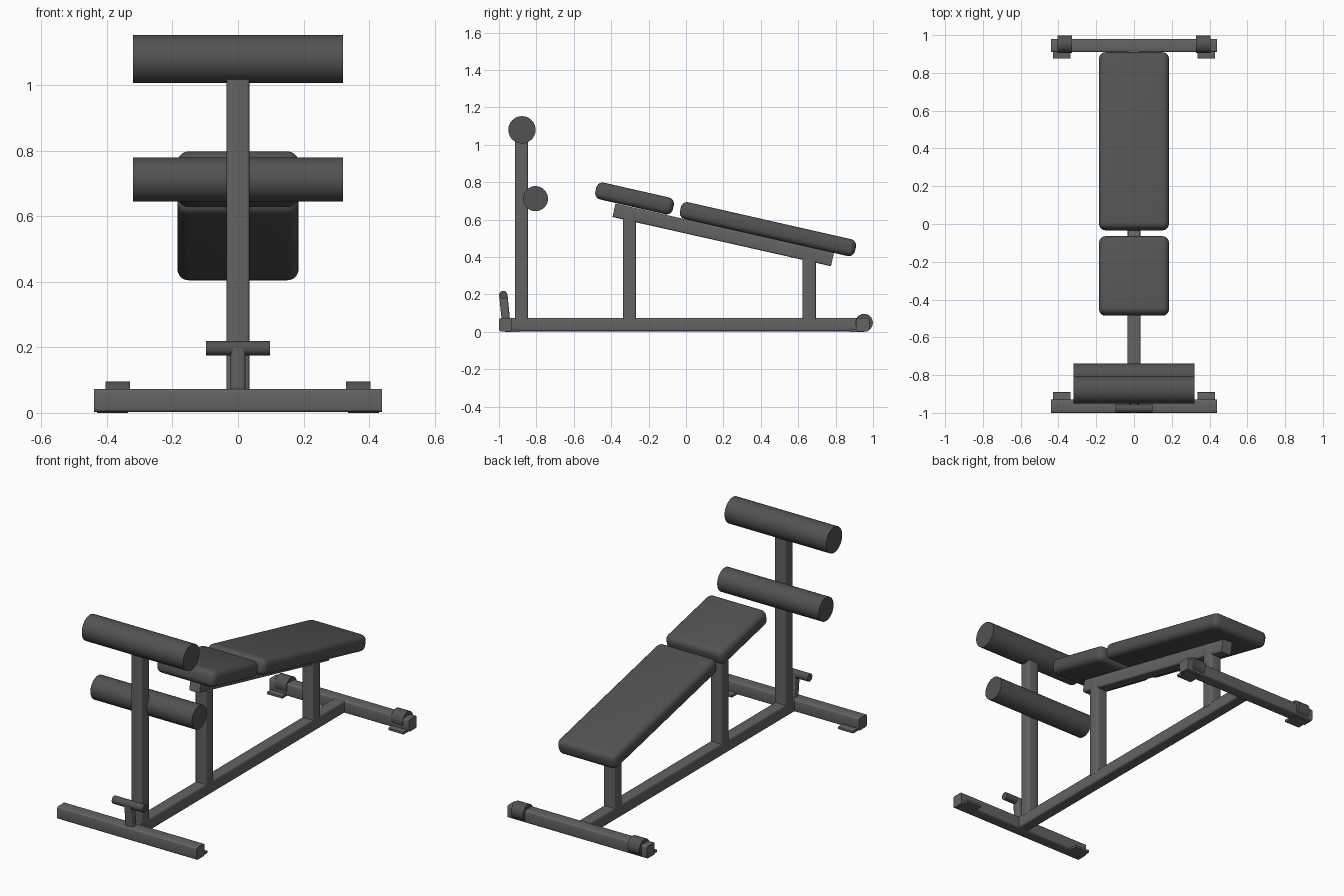
import bpy, bmesh, math
from mathutils import Vector, Matrix

if "Cube" in bpy.data.objects:
    bpy.data.objects.remove(bpy.data.objects["Cube"])

TILT = math.atan(0.227)


def paint(name, v):
    m = bpy.data.materials.new(name)
    m.diffuse_color = (v, v, v, 1)
    m.use_nodes = True
    m.node_tree.nodes["Principled BSDF"].inputs["Base Color"].default_value = m.diffuse_color
    return m


STEEL = paint("dark_steel", 0.125)
VINYL = paint("black_vinyl", 0.085)


def finish(bm, name, matrix, mat, angle=35):
    bmesh.ops.recalc_face_normals(bm, faces=bm.faces[:])
    me = bpy.data.meshes.new(name)
    bm.to_mesh(me)
    bm.free()
    ob = bpy.data.objects.new(name, me)
    bpy.context.collection.objects.link(ob)
    me.transform(matrix)
    me.materials.append(mat)
    bpy.context.view_layer.objects.active = ob
    bpy.ops.object.select_all(action='DESELECT')
    ob.select_set(True)
    bpy.ops.object.shade_smooth_by_angle(angle=math.radians(angle))
    return ob


def tube(name, a, b, w, d, r=0.009):
    """Square tube from a to b: w across x (or y for x-tubes), d the other way, long edges rounded."""
    a, b = Vector(a), Vector(b)
    zax = (b - a).normalized()
    xax = Vector((0, 1, 0)) if abs(zax.x) > 0.9 else Vector((1, 0, 0))
    yax = zax.cross(xax)
    rot = Matrix((xax, yax, zax)).transposed().to_4x4()
    bm = bmesh.new()
    bmesh.ops.create_cube(bm, size=1)
    bmesh.ops.scale(bm, vec=(w, d, (b - a).length), verts=bm.verts[:])
    long_edges = [e for e in bm.edges if abs(e.verts[0].co.z - e.verts[1].co.z) > 1e-4]
    bmesh.ops.bevel(bm, geom=long_edges, offset=r, segments=3, profile=0.5, affect='EDGES')
    return finish(bm, name, Matrix.Translation((a + b) / 2) @ rot, STEEL)


def roller(name, x, y, z, r, length, mat, sides=48):
    bm = bmesh.new()
    bmesh.ops.create_cone(bm, cap_ends=True, segments=sides, radius1=r, radius2=r, depth=length)
    return finish(bm, name, Matrix.Translation((x, y, z)) @ Matrix.Rotation(math.pi / 2, 4, 'Y'), mat)


def pad(name, y, z, length, thick=0.092, width=0.37):
    bm = bmesh.new()
    bmesh.ops.create_cube(bm, size=1)
    bmesh.ops.scale(bm, vec=(width, length, thick), verts=bm.verts[:])
    bmesh.ops.bevel(bm, geom=bm.edges[:], offset=0.034, segments=5, profile=0.5, affect='EDGES')
    return finish(bm, name, Matrix.Translation((0, y, z)) @ Matrix.Rotation(-TILT, 4, 'X'), VINYL)


# Floor frame
T, ZB = 0.07, 0.038
tube("front_base_bar", (-0.44, -0.965, ZB), (0.44, -0.965, ZB), T, T)
tube("rear_base_bar", (-0.44, 0.945, ZB), (0.44, 0.945, ZB), T, T)
tube("floor_beam", (0, -0.935, ZB), (0, 0.915, ZB), 0.068, T)

# Uprights
tube("front_upright", (0, -0.88, 0.06), (0, -0.88, 1.02), T, T)
tube("middle_post", (0, -0.302, 0.06), (0, -0.302, 0.64), T, T)
tube("rear_post", (0, 0.659, 0.06), (0, 0.659, 0.425), T, T)

# Sloping seat beam and cushions
tube("seat_beam", (0, -0.385, 0.65), (0, 0.783, 0.387), 0.066, 0.074)
pad("long_cushion", 0.438, 0.549, 0.96)
pad("short_cushion", -0.275, 0.713, 0.425)

# Leg rollers
roller("top_roller", 0, -0.877, 1.08, 0.073, 0.64, VINYL)
roller("lower_roller", 0, -0.805, 0.712, 0.067, 0.64, VINYL)

# Foot lever with cross handle
tube("lever_arm", (0, -0.962, 0.05), (0, -0.977, 0.2), 0.045, 0.045)
roller("lever_handle", 0, -0.977, 0.197, 0.022, 0.194, VINYL, 24)

# Wheels on the rear bar and flat feet under both bars
for side, s in (("left", -1), ("right", 1)):
    roller(f"{side}_wheel", s * 0.367, 0.952, 0.049, 0.047, 0.075, VINYL, 32)
    for end, y in (("front", -0.93), ("rear", 0.915)):
        tube(f"{side}_{end}_foot", (s * 0.335, y, 0.007), (s * 0.43, y, 0.007), 0.08, 0.014, 0.003)
